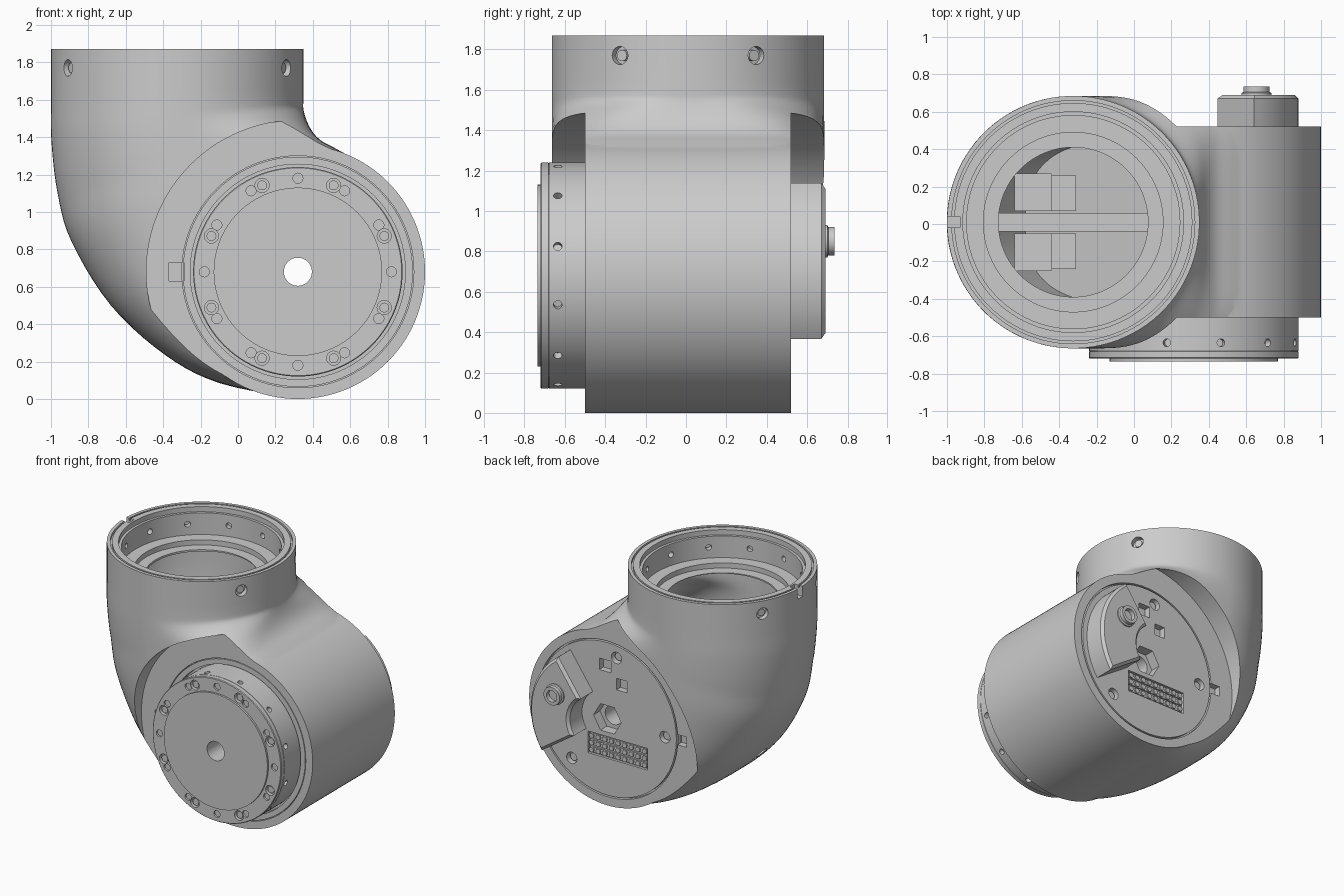
import bpy, bmesh, math
from mathutils import Vector

if "Cube" in bpy.data.objects:
    bpy.data.objects.remove(bpy.data.objects["Cube"])

TX, TY = -0.325, 0.01          # vertical tube axis
CX, CZ = 0.32, 0.68            # horizontal drum axis
SEG = 96


def finish(name, bm):
    bmesh.ops.recalc_face_normals(bm, faces=bm.faces)
    me = bpy.data.meshes.new(name)
    bm.to_mesh(me)
    bm.free()
    ob = bpy.data.objects.new(name, me)
    bpy.context.collection.objects.link(ob)
    return ob


def skin(bm, rings, closed=False):
    """Bridge equal rings; cap the ends unless the profile is closed."""
    vs = [[bm.verts.new(p) for p in r] for r in rings]
    n = len(vs[0])
    pairs = list(zip(vs, vs[1:])) + ([(vs[-1], vs[0])] if closed else [])
    for a, b in pairs:
        for i in range(n):
            j = (i + 1) % n
            bm.faces.new((a[i], a[j], b[j], b[i]))
    if not closed:
        bm.faces.new(vs[0])
        bm.faces.new(vs[-1])


def loft(name, rings, closed=False):
    bm = bmesh.new()
    skin(bm, rings, closed)
    return finish(name, bm)


def lathe(name, prof, c, axis='Y', closed=False, seg=SEG):
    rings = []
    for r, h in prof:
        ring = []
        for i in range(seg):
            t = 2 * math.pi * i / seg
            u, v = c[0] + r * math.cos(t), c[1] + r * math.sin(t)
            ring.append((u, v, h) if axis == 'Z' else (u, h, v))
        rings.append(ring)
    return loft(name, rings, closed)


def rods(name, items, seg=20):
    """Several cylinders (start, end, radius) in one mesh."""
    bm = bmesh.new()
    for p, q, r in items:
        p, q = Vector(p), Vector(q)
        rot = (q - p).to_track_quat('Z', 'Y')
        skin(bm, [[c + rot @ Vector((r * math.cos(2 * math.pi * i / seg), r * math.sin(2 * math.pi * i / seg), 0))
                   for i in range(seg)] for c in (p, q)])
    return finish(name, bm)


def boxes(name, items):
    """Several boxes given as x0, x1, y0, y1, z0, z1."""
    bm = bmesh.new()
    for a, b, c, d, e, f in items:
        skin(bm, [[(a, c, z), (b, c, z), (b, d, z), (a, d, z)] for z in (e, f)])
    return finish(name, bm)


def boolean(ob, other, op='DIFFERENCE'):
    m = ob.modifiers.new('cut', 'BOOLEAN')
    m.operation, m.object, m.solver = op, other, 'EXACT'
    bpy.context.view_layer.objects.active = ob
    bpy.ops.object.modifier_apply(modifier=m.name)
    bpy.data.objects.remove(other)


def polar(r, deg, y):
    t = math.radians(deg)
    return (CX + r * math.cos(t), y, CZ + r * math.sin(t))


def tube_at(r, deg, z):
    t = math.radians(deg)
    return (TX + r * math.cos(t), TY + r * math.sin(t), z)


# Elbow sections: outer x, z, inner x, z, squareness of the inner and outer halves
SECT = [(-1, 1.87, .35, 1.87, 2, 2), (-1, 1.6, .35, 1.62, 2, 2), (-.998, 1.38, .352, 1.54, 2.3, 2),
        (-.965, 1.1, .385, 1.45, 4, 2), (-.89, .84, .44, 1.385, 6, 2.2), (-.68, .5, .53, 1.335, 7, 2.6),
        (-.39, .235, .64, 1.27, 7, 3.3), (-.1, .085, .72, 1.2, 6, 4.5), (.3, .005, .8, 1.1, 5, 7)]


def smooth_sections(s, steps=5):
    out = []
    for k in range(len(s) - 1):
        p = [s[max(k - 1, 0)], s[k], s[k + 1], s[min(k + 2, len(s) - 1)]]
        for i in range(steps):
            t = i / steps
            out.append([.5 * (2 * b + (c - a) * t + (2 * a - 5 * b + 4 * c - d) * t * t
                              + (3 * b - a - 3 * c + d) * t ** 3) for a, b, c, d in zip(*p)])
    return out + [list(s[-1])]


def elbow(name, sections, inset, half_y):
    rings = []
    for ox, oz, ix, iz, n_in, n_out in smooth_sections(sections):
        o, i = Vector((ox, TY, oz)), Vector((ix, TY, iz))
        mid, ax = (o + i) / 2, (i - o).normalized()
        a = (i - o).length / 2 - inset
        ring = []
        for k in range(SEG):
            t = 2 * math.pi * (k + .5) / SEG
            c, s = math.cos(t), math.sin(t)
            e = 2 / max(n_in if c > 0 else n_out, 2)
            u, v = math.copysign(abs(c) ** e, c), math.copysign(abs(s) ** e, s)
            ring.append(mid + ax * (a * u) + Vector((0, half_y * v, 0)))
        rings.append(ring)
    return loft(name, rings)


# Main housing: elbow joined to the drum, with flat drum faces
body = elbow('elbow_housing', SECT, 0, .675)
boolean(body, lathe('drum', [(.68, -.6), (.68, .6)], (CX, CZ), seg=128), 'UNION')
for y0, y1 in ((-1, -.5), (.52, 1)):
    boolean(body, lathe('face_cutter', [(.81, y0), (.81, y1)], (CX, CZ), seg=128))

# Hollow interior and stepped top bore
boolean(body, elbow('cavity', SECT[1:6], .12, .43))
boolean(body, lathe('bore', [(.4, 1.4), (.4, 1.62), (.48, 1.62), (.48, 1.66), (.57, 1.66), (.57, 1.83),
                             (.59, 1.83), (.59, 1.95)], (TX, TY), 'Z'))
boolean(body, lathe('rim_groove', [(.637, 1.85), (.65, 1.85), (.65, 1.9), (.637, 1.9)], (TX, TY), 'Z', True))

# Tube screw pockets, inner bore holes, rim slot and elbow screw
tube_angles = (30, 150, 210, 330)
boolean(body, rods('cut', [(tube_at(.635, a, 1.77), tube_at(.72, a, 1.77), .045) for a in tube_angles]
                   + [((-.62, TY, .53), (-.76, TY, .38), .045)]))
boolean(body, rods('cut', [(tube_at(.53, a, 1.745), tube_at(.61, a, 1.745), .022) for a in range(15, 375, 30)]))
boolean(body, boxes('cut', [(-1.05, -.93, -.02, .04, 1.79, 1.95)]))
rods('tube_screws', [(tube_at(.62, a, 1.77), tube_at(.655, a, 1.77), .028) for a in tube_angles])

# Drum face grooves, notches and pockets
for r0, r1, y0, y1 in ((.56, .575, -.53, -.45), (.615, .62, -.51, -.45), (.6, .612, .49, .6)):
    boolean(body, lathe('groove', [(r0, y0), (r1, y0), (r1, y1), (r0, y1)], (CX, CZ), closed=True))
boolean(body, boxes('cut', [(-.37, -.29, -.6, -.46, .63, .73), (-.37, -.29, .47, .6, .64, .72),
                            (.29, .39, .47, .6, 1.05, 1.14), (.15, .24, .47, .6, .93, 1.02),
                            (-.03, .49, .5, .6, .37, .54)]))
cover_screws = [(.24, 1.18), (-.18, .67), (.63, .29)]
boolean(body, rods('cut', [((x, .47, z), (x, .6, z), .045) for x, z in cover_screws]))
rods('cover_screws', [((x, .45, z), (x, .495, z), .03) for x, z in cover_screws])

# Through hole with wider mouth at the back
boolean(body, rods('cut', [((CX, -1, CZ), (CX, 1, CZ), .075)], 48))
boolean(body, rods('cut', [((CX, .44, CZ), (CX, .6, CZ), .12)], 6))

# Connector block: rows of pins in the back recess
rows = (.4, .455, .51)
boxes('connector_rails', [(-.02, .48, .47, .51, z - .02, z + .02) for z in rows])
rods('connector_pins', [((i * .0575, .48, z), (i * .0575, .52, z), .02) for i in range(9) for z in rows], 10)

# Output flange on the front
flange = lathe('output_flange', [(.56, -.48), (.56, -.678), (.556, -.68), (.56, -.682),
                                 (.56, -.715), (.555, -.72), (.45, -.72), (.45, -.735)], (CX, CZ))
boolean(flange, rods('cut', [((CX, -1, CZ), (CX, 0, CZ), .075)], 48))
big = [22.5 + 45 * k for k in range(8)]
small = [b + 90 * k for k in range(4) for b in (0, 30, 60)]
boolean(flange, rods('cut', [(polar(.5, a, -.69), polar(.5, a, -.8), .038) for a in big]))
boolean(flange, rods('cut', [(polar(.5, a, -.705), polar(.5, a, -.8), .027) for a in small]))
boolean(flange, rods('cut', [(polar(.52, a, -.635), polar(.6, a, -.635), .021) for a in range(15, 375, 30)]))
rods('flange_screws', [(polar(.5, a, -.68), polar(.5, a, -.708), .026) for a in big])


# Raised sector cover on the back, with chamfered top
def sector(inset, y, n=20):
    a0, a1 = -34, 55
    pts = []
    for r, sgn in ((.56 - inset, 1), (.22 + inset, -1)):
        d = math.degrees(inset / r)
        arc = [a0 + d + (a1 - a0 - 2 * d) * i / n for i in range(n + 1)]
        pts += [polar(r, a, y) for a in arc[::sgn]]
    return pts


loft('rear_cover', [sector(0, .48), sector(0, .67), sector(.02, .69)])
lathe('cover_knob', [(.08, .66), (.08, .7), (.07, .705), (.07, .735), (.045, .735), (.045, .7)],
      (.655, .85), seg=40)

# Internal rib and bracket blocks seen through the bore
boxes('inner_rib', [(-.725, .075, -.04, .06, 1.02, 1.4)])
boxes('inner_brackets', [(-.64, -.44, -.25, -.05, .75, 1.0), (-.64, -.44, .07, .27, .75, 1.0),
                         (-.44, -.31, -.24, -.05, .85, 1.1), (-.44, -.31, .07, .26, .85, 1.1)])

# Smooth shading with crisp edges
bpy.ops.object.select_all(action='SELECT')
bpy.context.view_layer.objects.active = body
bpy.ops.object.shade_smooth_by_angle(angle=math.radians(30))
